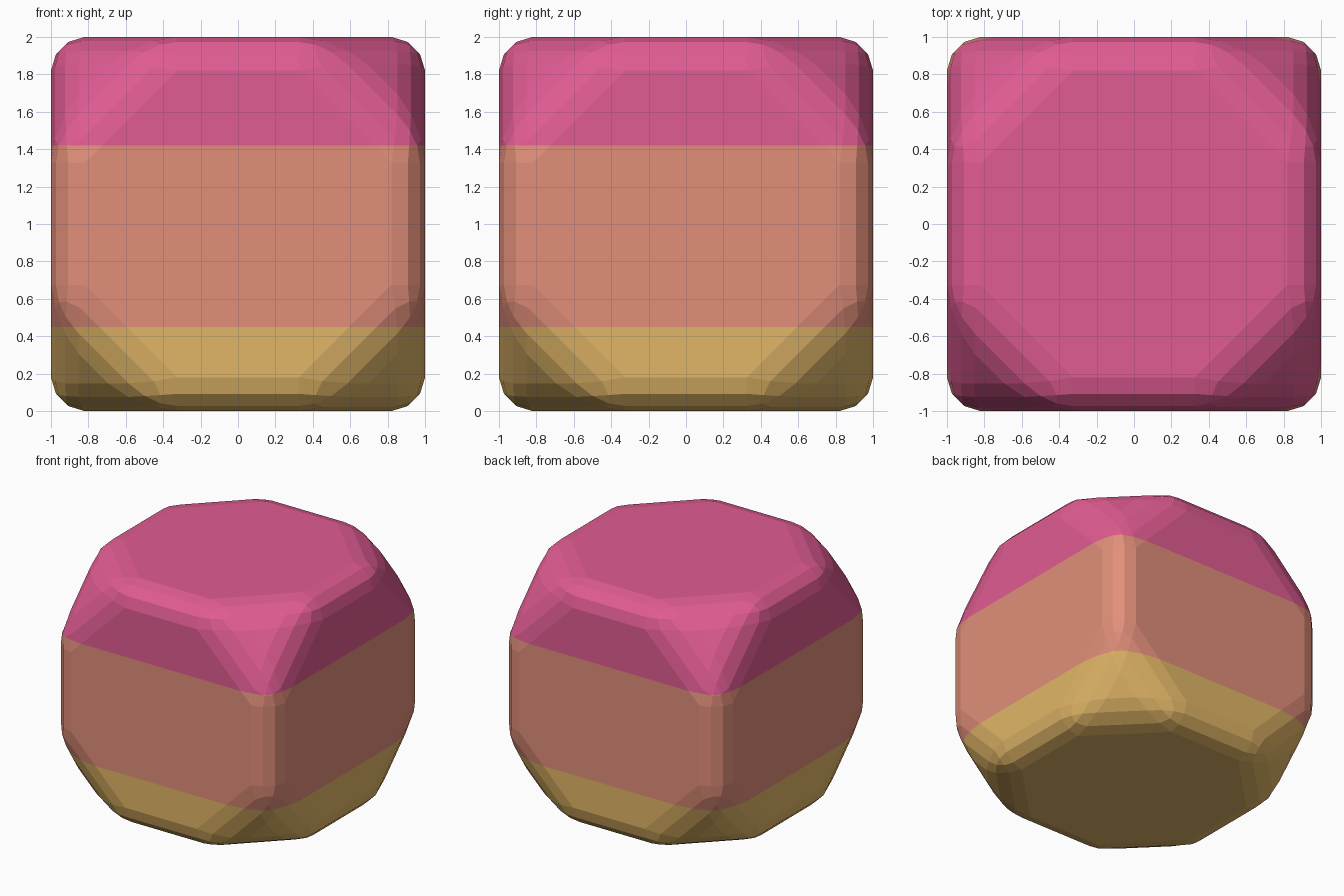
import bpy, bmesh
from itertools import product

if "Cube" in bpy.data.objects:
    bpy.data.objects.remove(bpy.data.objects["Cube"])


def srgb(r, g, b):
    def lin(c):
        c /= 255
        return c / 12.92 if c <= 0.04045 else ((c + 0.055) / 1.055) ** 2.4
    return (lin(r), lin(g), lin(b), 1.0)


CUT = 0.4        # where the corner cuts meet the cube edges
BANDS = (0.45, 1.42)  # heights of the colour changes

# Cube with its corners cut off
bm = bmesh.new()
for axis in range(3):
    for s in product((-1, 1), repeat=3):
        p = list(s)
        p[axis] *= CUT
        p[2] += 1
        bm.verts.new(p)
bmesh.ops.convex_hull(bm, input=bm.verts[:])
bmesh.ops.dissolve_limit(bm, angle_limit=0.02, verts=bm.verts[:], edges=bm.edges[:])

# Rounded edges in three flat steps
bmesh.ops.bevel(bm, geom=bm.edges[:], offset=0.18, offset_type='OFFSET',
                segments=3, profile=0.5, affect='EDGES', clamp_overlap=True)

# Cut the colour bands
for z in BANDS:
    bmesh.ops.bisect_plane(bm, geom=bm.verts[:] + bm.edges[:] + bm.faces[:],
                           plane_co=(0, 0, z), plane_no=(0, 0, 1), dist=1e-5)
bmesh.ops.recalc_face_normals(bm, faces=bm.faces[:])
for f in bm.faces:
    f.smooth = False
    f.material_index = sum(f.calc_center_median().z > z for z in BANDS)

mesh = bpy.data.meshes.new("rounded_block")
bm.to_mesh(mesh)
bm.free()

# Band colours, bottom to top
for name, col in (("ochre", srgb(225, 182, 103)),
                  ("coral", srgb(225, 143, 122)),
                  ("pink", srgb(225, 92, 147))):
    mat = bpy.data.materials.new(name)
    mat.diffuse_color = col
    mat.use_nodes = True
    mat.node_tree.nodes["Principled BSDF"].inputs["Base Color"].default_value = mat.diffuse_color
    mesh.materials.append(mat)

obj = bpy.data.objects.new("rounded_block", mesh)
bpy.context.collection.objects.link(obj)
